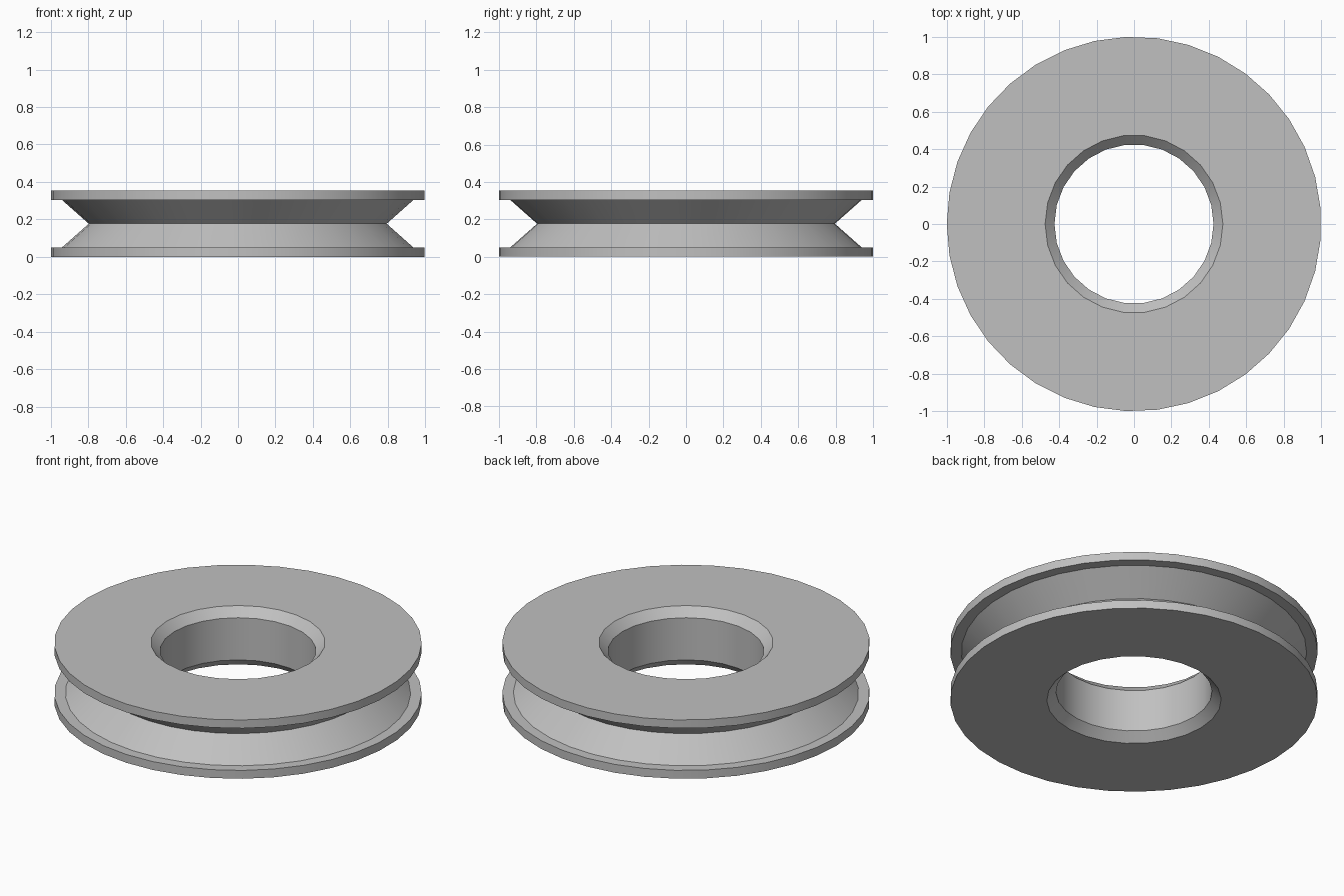
import bpy, bmesh
from math import pi, cos, sin, radians

if "Cube" in bpy.data.objects:
    bpy.data.objects.remove(bpy.data.objects["Cube"])

H = 0.353
# (radius, height) profiles from bottom to top
RIM = [(1.0, 0.0), (1.0, 0.05), (0.94, 0.05), (0.797, H / 2),
       (0.94, H - 0.05), (1.0, H - 0.05), (1.0, H)]
BORE = [(0.475, 0.0), (0.425, 0.05), (0.425, H - 0.05), (0.475, H)]

bm = bmesh.new()


def revolve(profile, n):
    """Turn a profile about z, returning its bottom and top edge loops."""
    rings = [[bm.verts.new((r * cos(pi + 2 * pi * i / n),
                            r * sin(pi + 2 * pi * i / n), z))
              for i in range(n)] for r, z in profile]
    for a, b in zip(rings, rings[1:]):
        for i in range(n):
            j = (i + 1) % n
            bm.faces.new((a[i], a[j], b[j], b[i]))
    return [[bm.edges.get((ring[i], ring[(i + 1) % n])) for i in range(n)]
            for ring in (rings[0], rings[-1])]


# Grooved rim and chamfered bore
rim_loops = revolve(RIM, 37)
bore_loops = revolve(BORE, 26)

# Flat side faces joining rim and bore
for outer, inner in zip(rim_loops, bore_loops):
    bmesh.ops.triangle_fill(bm, edges=outer + inner, use_beauty=True)
bmesh.ops.recalc_face_normals(bm, faces=bm.faces)

mesh = bpy.data.meshes.new("pulley_wheel")
bm.to_mesh(mesh)
bm.free()
wheel = bpy.data.objects.new("pulley_wheel", mesh)
bpy.context.collection.objects.link(wheel)

# Plain grey
grey = bpy.data.materials.new("grey")
grey.diffuse_color = (0.53, 0.53, 0.53, 1)
grey.use_nodes = True
grey.node_tree.nodes["Principled BSDF"].inputs["Base Color"].default_value = grey.diffuse_color
mesh.materials.append(grey)

# Smooth round walls, sharp corners
bpy.context.view_layer.objects.active = wheel
wheel.select_set(True)
bpy.ops.object.shade_smooth_by_angle(angle=radians(30))
